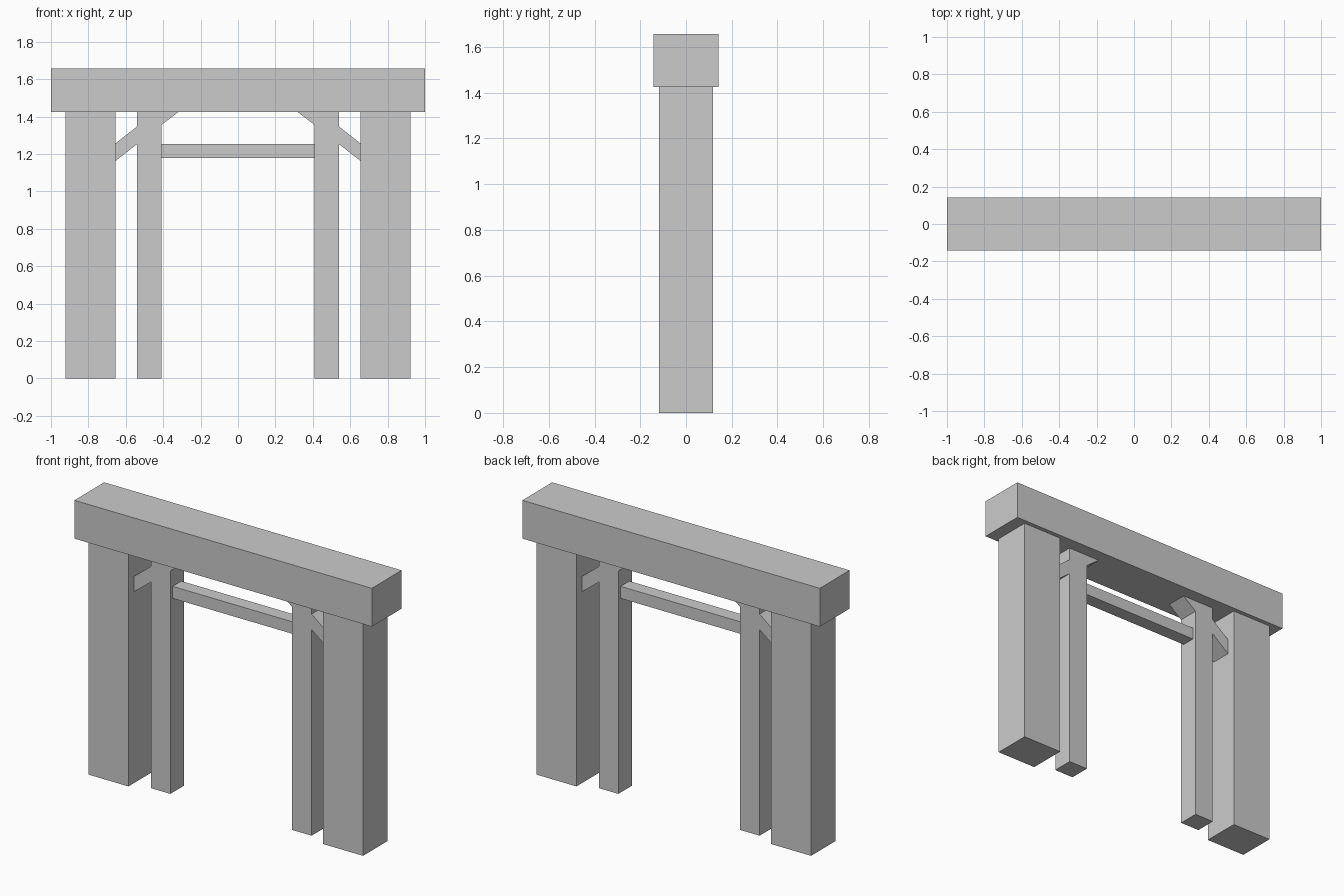
import bpy
import bmesh

if "Cube" in bpy.data.objects:
    bpy.data.objects.remove(bpy.data.objects["Cube"])


def extrude_profile(name, points, depth):
    """Extrude an x-z outline symmetrically along y."""
    bm = bmesh.new()
    face = bm.faces.new([bm.verts.new((x, -depth / 2, z)) for x, z in points])
    grown = bmesh.ops.extrude_face_region(bm, geom=[face])["geom"]
    moved = [v for v in grown if isinstance(v, bmesh.types.BMVert)]
    bmesh.ops.translate(bm, verts=moved, vec=(0, depth, 0))
    bmesh.ops.recalc_face_normals(bm, faces=bm.faces[:])
    mesh = bpy.data.meshes.new(name)
    bm.to_mesh(mesh)
    bm.free()
    obj = bpy.data.objects.new(name, mesh)
    bpy.context.collection.objects.link(obj)
    return obj


def box(name, x0, x1, z0, z1, depth):
    return extrude_profile(name, [(x0, z0), (x1, z0), (x1, z1), (x0, z1)], depth)


BEAM_Z, BEAM_TOP = 1.424, 1.657

# Heavy lintel on top and thin rail between the inner posts
box("lintel_beam", -1.0, 1.0, BEAM_Z, BEAM_TOP, 0.286)
box("cross_rail", -0.41, 0.41, 1.18, 1.253, 0.084)

# Slim inner post with its diagonal brace flush in the same outline
braced_outline = [
    (0.41, 0), (0.54, 0), (0.54, 1.253), (0.655, 1.163),
    (0.655, 1.257), (0.54, 1.347), (0.54, BEAM_Z),
    (0.32, BEAM_Z), (0.41, 1.355),
]

for side, s in (("left", -1), ("right", 1)):
    box(f"{side}_outer_post", s * 0.655, s * 0.923, 0, BEAM_Z, 0.234)
    extrude_profile(f"{side}_braced_inner_post",
                    [(s * x, z) for x, z in braced_outline], 0.129)
